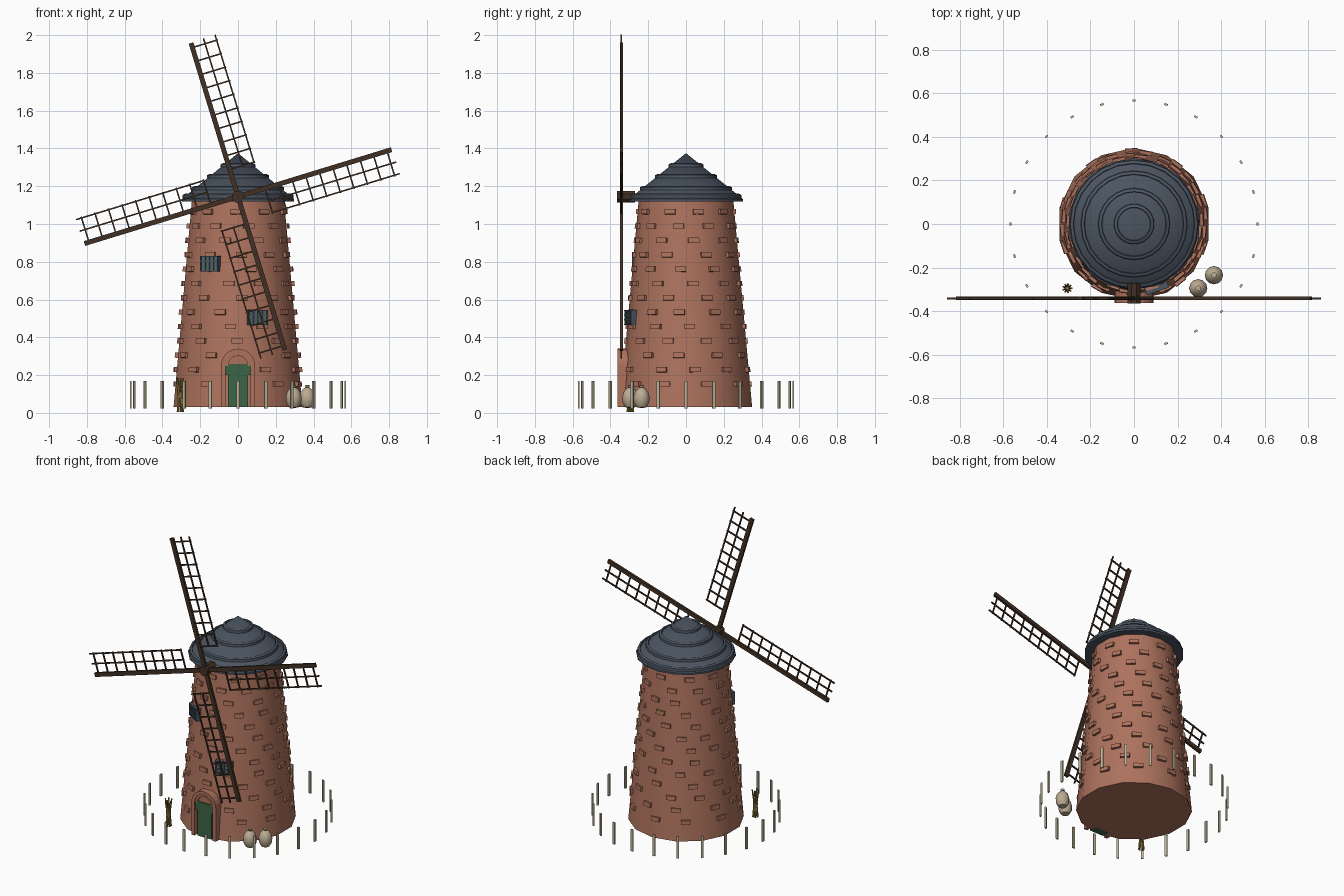
import bpy, bmesh, math, random
from mathutils import Matrix, Vector

cube = bpy.data.objects.get("Cube")
if cube:
    bpy.data.objects.remove(cube, do_unlink=True)
random.seed(4)


def material(name, r, g, b):
    m = bpy.data.materials.new(name)
    m.use_nodes = True
    m.diffuse_color = (r, g, b, 1)
    bsdf = m.node_tree.nodes["Principled BSDF"]
    bsdf.inputs["Base Color"].default_value = (r, g, b, 1)
    bsdf.inputs["Roughness"].default_value = 0.9
    return m


BRICK = material("brick", 0.42, 0.17, 0.11)
SLATE = material("slate", 0.07, 0.09, 0.12)
WOOD = material("dark wood", 0.055, 0.03, 0.018)
GREEN = material("door green", 0.045, 0.13, 0.06)
GLASS = material("window glass", 0.09, 0.15, 0.14)
FENCE = material("pale wood", 0.5, 0.44, 0.31)
SACK = material("sackcloth", 0.5, 0.41, 0.29)
STRAW = material("straw", 0.32, 0.22, 0.05)


def move(x, y, z):
    return Matrix.Translation((x, y, z))


def turn(angle, axis="Z"):
    return Matrix.Rotation(angle, 4, axis)


def box(bm, size, matrix):
    bmesh.ops.create_cube(bm, size=1, matrix=matrix @ Matrix.Diagonal((*size, 1)))


def cone(bm, r1, r2, z1, z2, sides, matrix=Matrix()):
    bmesh.ops.create_cone(bm, cap_ends=True, segments=sides, radius1=r1, radius2=r2,
                          depth=z2 - z1, matrix=matrix @ move(0, 0, (z1 + z2) / 2))


def rod(bm, a, b, radius, sides=5):
    a, b = Vector(a), Vector(b)
    rot = (b - a).to_track_quat("Z", "Y").to_matrix().to_4x4()
    cone(bm, radius, radius, 0, (b - a).length, sides, Matrix.Translation(a) @ rot)


def prism(bm, outline, y0, y1):
    # Extrude an x-z outline along y
    face = bm.faces.new([bm.verts.new((x, y0, z)) for x, z in outline])
    new = bmesh.ops.extrude_face_region(bm, geom=[face])["geom"]
    bmesh.ops.translate(bm, vec=(0, y1 - y0, 0),
                        verts=[v for v in new if isinstance(v, bmesh.types.BMVert)])


def finish(bm, name, mat, smooth=False):
    bmesh.ops.recalc_face_normals(bm, faces=bm.faces)
    mesh = bpy.data.meshes.new(name)
    bm.to_mesh(mesh)
    bm.free()
    mesh.materials.append(mat)
    obj = bpy.data.objects.new(name, mesh)
    bpy.context.collection.objects.link(obj)
    if smooth:
        bpy.ops.object.select_all(action="DESELECT")
        obj.select_set(True)
        bpy.context.view_layer.objects.active = obj
        bpy.ops.object.shade_smooth_by_angle(angle=math.radians(35))
    return obj


def lathe(bm, profile, sides, matrix=Matrix()):
    # Spin a radius-height profile about z
    edges = []
    verts = [bm.verts.new((r, 0, z)) for r, z in profile]
    for a, b in zip(verts, verts[1:]):
        edges.append(bm.edges.new((a, b)))
    out = bmesh.ops.spin(bm, geom=verts + edges, cent=(0, 0, 0), axis=(0, 0, 1),
                         angle=math.tau, steps=sides, use_merge=True)
    bmesh.ops.remove_doubles(bm, verts=bm.verts, dist=0.0003)
    bmesh.ops.transform(bm, matrix=matrix, verts=bm.verts)


BASE, TOP, R_BASE, R_TOP = 0.03, 1.13, 0.35, 0.25
LEAN = math.atan((R_BASE - R_TOP) / (TOP - BASE))


def radius_at(z):
    return R_BASE + (R_TOP - R_BASE) * (z - BASE) / (TOP - BASE)


def on_wall(angle, z, out=0.0):
    # Frame on the tower wall: local -y points outward, angle 0 is the front
    return turn(angle) @ move(0, -radius_at(z) - out, z) @ turn(-LEAN, "X")


# Tower
bm = bmesh.new()
cone(bm, R_BASE, R_TOP, BASE, TOP, 14)
finish(bm, "tower", BRICK, True)

# Raised bricks in slowly spiralling courses
bm = bmesh.new()
STEP = math.tau / 10
for row in range(13):
    z = 1.065 - row * 0.076
    for i in range(10):
        angle = (i + row * 0.34) * STEP + random.uniform(-0.08, 0.08)
        if z < 0.37 and abs(math.remainder(angle, math.tau)) < 0.4:
            continue
        box(bm, (0.058, 0.02, 0.027), on_wall(angle, z, -0.002))
finish(bm, "raised_bricks", BRICK)

# Roof with raised rings
bm = bmesh.new()
lathe(bm, [(0, 1.12), (0.302, 1.12), (0.302, 1.132), (0, 1.375)], 18, turn(math.pi / 2))
finish(bm, "roof", SLATE, True)
bm = bmesh.new()
for r in (0.285, 0.235, 0.155, 0.083):
    z = 1.378 - r * 0.805
    lathe(bm, [(r - 0.012, z - 0.01), (r + 0.01, z - 0.01), (r + 0.008, z + 0.006),
               (r - 0.006, z + 0.012), (r - 0.012, z - 0.01)], 24)
finish(bm, "roof_rings", SLATE, True)

# Door, its arch and jambs
bm = bmesh.new()
prism(bm, [(-0.052, 0.03), (0.052, 0.03), (0.052, 0.2), (0.067, 0.2), (0.067, 0.258),
           (-0.067, 0.258), (-0.067, 0.2), (-0.052, 0.2)], -0.352, -0.3)
finish(bm, "door", GREEN)


def arch(bm, r0, r1, z0, y0, y1):
    arc = [math.pi * i / 12 for i in range(13)]
    outer = [(r1 * math.cos(a), 0.25 + r1 * math.sin(a)) for a in arc]
    inner = [(r0 * math.cos(a), 0.25 + r0 * math.sin(a)) for a in reversed(arc)]
    prism(bm, [(r1, z0)] + outer + [(-r1, z0), (-r0, z0)] + inner + [(r0, z0)], y0, y1)


bm = bmesh.new()
arch(bm, 0.067, 0.09, BASE, -0.362, -0.28)
arch(bm, 0.052, 0.067, 0.249, -0.355, -0.28)
prism(bm, [(0.053 * math.cos(math.pi * i / 10), 0.258 + 0.045 * math.sin(math.pi * i / 10))
           for i in range(11)], -0.345, -0.28)
finish(bm, "door_arch", BRICK)

# Windows with glazing bars
for name, angle, z in (("upper_window", -0.54, 0.79), ("lower_window", 0.34, 0.505)):
    frame = turn(angle) @ move(0, -radius_at(z), z)
    bm = bmesh.new()
    box(bm, (0.1, 0.03, 0.075), frame)
    finish(bm, name + "_glass", GLASS)
    bm = bmesh.new()
    for i in range(5):
        box(bm, (0.007, 0.04, 0.08), frame @ move(-0.05 + i * 0.025, 0, 0))
    for i in range(4):
        box(bm, (0.108, 0.042, 0.007), frame @ move(0, 0, -0.0375 + i * 0.025))
    finish(bm, name + "_frame", SLATE)

# Hub and sails
HUB_Y, HUB_Z = -0.342, 1.145
bm = bmesh.new()
cone(bm, 0.033, 0.033, -0.022, 0.072, 8,
     move(0, HUB_Y, HUB_Z) @ turn(-math.pi / 2, "X") @ turn(math.pi / 8))
finish(bm, "sail_hub", WOOD)
for i in range(4):
    sail = move(0, HUB_Y, HUB_Z) @ turn(math.radians(-17 + 90 * i), "Y")
    bm = bmesh.new()
    box(bm, (0.026, 0.016, 0.85), sail @ move(0, 0, 0.425))
    for x in (0.07, 0.134):
        box(bm, (0.008, 0.008, 0.71), sail @ move(x, 0, 0.5))
    for k in range(10):
        box(bm, (0.142, 0.008, 0.008), sail @ move(0.07, 0, 0.15 + k * 0.075))
    finish(bm, "sail_%d" % (i + 1), WOOD)

# Ring of fence posts
bm = bmesh.new()
for i in range(24):
    box(bm, (0.016, 0.009, 0.145), turn(math.tau * i / 24) @ move(0, -0.568, 0.095))
finish(bm, "fence_posts", FENCE)

# Tied sacks
for name, x, y in (("front_sack", 0.295, -0.295), ("rear_sack", 0.367, -0.235)):
    bm = bmesh.new()
    lathe(bm, [(0, 0.025), (0.026, 0.03), (0.04, 0.055), (0.042, 0.085), (0.034, 0.112),
               (0.018, 0.13), (0.009, 0.135), (0.013, 0.146), (0, 0.148)], 12, move(x, y, 0))
    finish(bm, name, SACK, True)
    bm = bmesh.new()
    cone(bm, 0.011, 0.011, 0.132, 0.138, 8, move(x, y, 0))
    finish(bm, name + "_tie", WOOD)

# Straw sheaf
SHEAF = Vector((-0.306, -0.295, 0))
bm = bmesh.new()
for i in range(9):
    a = math.tau * i / 9
    side = Vector((math.cos(a), math.sin(a), 0))
    waist = SHEAF + side * 0.009 + Vector((0, 0, 0.09))
    rod(bm, SHEAF + side * 0.016 + Vector((0, 0, 0.004)), waist, 0.004)
    rod(bm, waist, SHEAF + side * 0.02 + Vector((0, 0, 0.165 + 0.02 * (i % 2))), 0.004)
cone(bm, 0.015, 0.015, 0.082, 0.098, 9, Matrix.Translation(SHEAF))
finish(bm, "straw_sheaf", STRAW)
